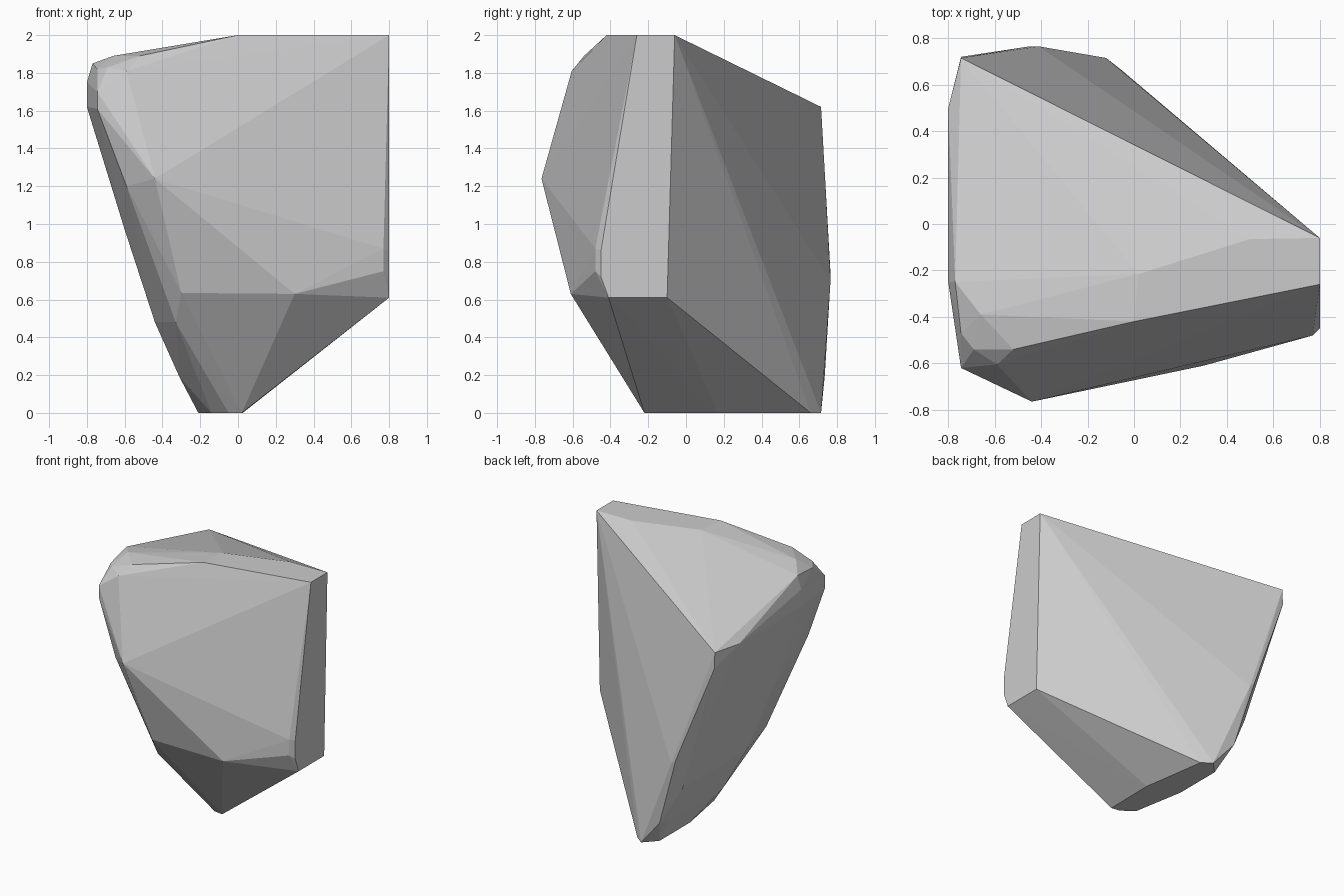
import bpy, bmesh

# Chiselled boulder: convex hull of corner points, grouped by side
top = [(x, y, 2.0) for x, y in
       [(.8, -.06), (.8, -.26), (0, -.42), (.02, -.215), (.5, -.065)]]
base = [(x, y, 0.0) for x, y in
        [(.02, -.22), (-.05, -.21), (-.14, -.14), (-.21, .25),
         (-.21, .62), (-.12, .715), (-.05, .66), (.025, .17)]]

# Right flat face and its front bevel
right = [(.8, -.1, .61), (.8, -.41, .61), (.8, -.45, .72), (.8, -.45, .86),
         (.77, -.48, .75), (.77, -.48, .87)]

# Front bulge
front = [(.3, -.61, .63), (-.3, -.61, .635), (-.44, -.765, 1.24),
         (-.59, -.64, 1.2), (-.33, -.5, .48)]

# Rounded upper left corner
corner = [(-.52, -.54, 1.89), (-.59, -.605, 1.81), (-.66, -.39, 1.89),
          (-.69, -.54, 1.83), (-.745, -.47, 1.82), (-.745, -.62, 1.7),
          (-.745, -.62, 1.61), (-.77, -.25, 1.85), (-.8, -.25, 1.75)]

# Back ridge
back = [(-.745, .715, 1.62), (-.745, .72, 1.5), (-.45, .765, .74),
        (-.41, .765, .7), (-.29, .735, .2)]

# Left wall: curved profile stretched between front and back y
left = []
for x, z, y0, y1 in [(-.31, .19, 0, .66), (-.44, .48, -.1, .67),
                     (-.6, .97, -.2, .65), (-.8, 1.62, -.25, .5)]:
    left += [(x, y0, z), (x, y1, z)]

bm = bmesh.new()
for p in top + base + right + front + corner + back + left:
    bm.verts.new(p)
hull = bmesh.ops.convex_hull(bm, input=bm.verts)
bmesh.ops.delete(bm, geom=[v for v in bm.verts if not v.link_faces], context='VERTS')
bmesh.ops.recalc_face_normals(bm, faces=bm.faces)
mesh = bpy.data.meshes.new("boulder")
bm.to_mesh(mesh)
bm.free()
boulder = bpy.data.objects.new("boulder", mesh)
bpy.context.collection.objects.link(boulder)
